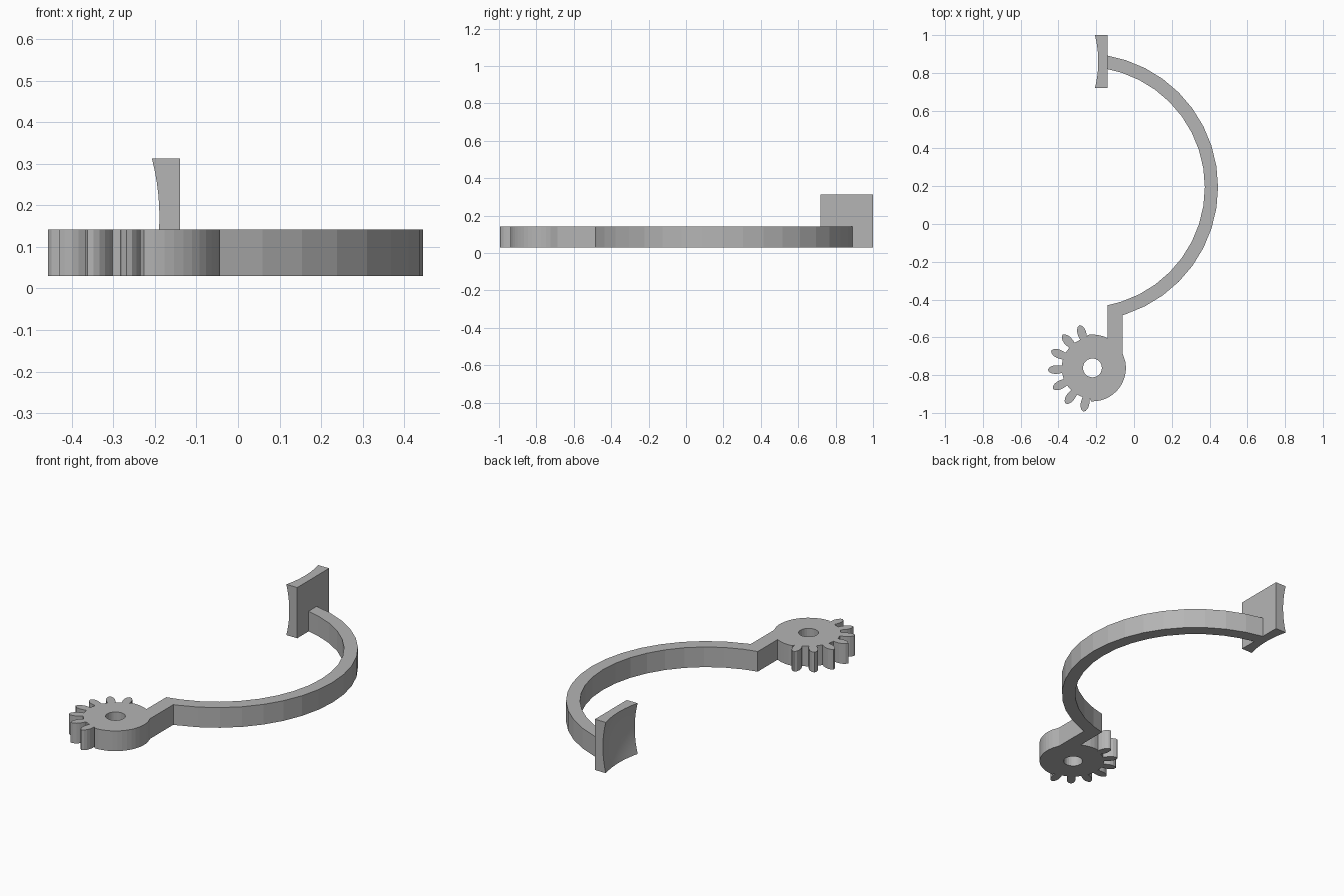
import bpy, bmesh
from math import sin, cos, asin, radians, degrees, sqrt

if "Cube" in bpy.data.objects:
    bpy.data.objects.remove(bpy.data.objects["Cube"])

grey = bpy.data.materials.new("plain grey")
grey.use_nodes = True
grey.diffuse_color = (0.46, 0.46, 0.46, 1)
grey.node_tree.nodes["Principled BSDF"].inputs["Base Color"].default_value = grey.diffuse_color

BASE, TOP, PAD_TOP = 0.03, 0.142, 0.312
STEM_L, STEM_R = -0.14, -0.06
ARM_C, R_IN, R_OUT = (-0.262, 0.195), 0.637, 0.707
GEAR_C, R_DISC, R_HOLE = (-0.22, -0.762), 0.177, 0.05


def polar(center, r, deg, side=0.0):
    """Point at radius r, shifted sideways by side."""
    a = radians(deg)
    return (center[0] + r * cos(a) - side * sin(a),
            center[1] + r * sin(a) + side * cos(a))


def arm_arc(r, x_low):
    """Arm edge from its lower end, cut at x_low, up to the pad."""
    low = -90 + degrees(asin((x_low - ARM_C[0]) / r))
    high = 90 - degrees(asin((STEM_L - ARM_C[0]) / r))
    return [polar(ARM_C, r, d) for d in [low, *range(-72, 73, 9), high]]


def tooth(deg):
    """Rounded leaf-shaped gear tooth."""
    half = [(0.162, 0.019), (0.178, 0.022), (0.197, 0.023), (0.214, 0.02), (0.229, 0.012)]
    pts = [polar(GEAR_C, r, deg, -w) for r, w in half]
    pts.append(polar(GEAR_C, 0.237, deg))
    return pts + [polar(GEAR_C, r, deg, w) for r, w in reversed(half)]


def finish(bm, obj):
    bmesh.ops.remove_doubles(bm, verts=bm.verts, dist=1e-5)
    bmesh.ops.dissolve_limit(bm, angle_limit=radians(0.3), verts=bm.verts, edges=bm.edges)
    bmesh.ops.recalc_face_normals(bm, faces=bm.faces)
    bm.to_mesh(obj.data)
    bm.free()
    obj.data.materials.clear()
    obj.data.materials.append(grey)


# Outline: arm inner edge, stem, toothed gear, stem, arm outer edge
outline = arm_arc(R_IN, STEM_L)[::-1]
dx = STEM_L - GEAR_C[0]
outline.append((STEM_L, GEAR_C[1] + sqrt(R_DISC ** 2 - dx ** 2)))
outline += [polar(GEAR_C, R_DISC, d) for d in (72, 81, 90, 98)]
for k in range(7):
    outline += tooth(107 + 25.2 * k)
outline += [polar(GEAR_C, R_DISC, d) for d in range(268, 380, 8)]
dx = STEM_R - GEAR_C[0]
outline.append((STEM_R, GEAR_C[1] + sqrt(R_DISC ** 2 - dx ** 2)))
outline += arm_arc(R_OUT, STEM_R)
hole = [polar(GEAR_C, R_HOLE, 15 * k) for k in range(24)]

# Geared arm: flat outline with a pivot hole, extruded upward
curve = bpy.data.curves.new("geared_arm_profile", 'CURVE')
curve.dimensions = '2D'
curve.fill_mode = 'BOTH'
curve.extrude = (TOP - BASE) / 2
for loop in (outline, hole):
    spline = curve.splines.new('POLY')
    spline.points.add(len(loop) - 1)
    for p, (x, y) in zip(spline.points, loop):
        p.co = (x, y, 0, 1)
    spline.use_cyclic_u = True
    spline.use_smooth = False
helper = bpy.data.objects.new("profile_helper", curve)
bpy.context.collection.objects.link(helper)
bpy.context.view_layer.update()
graph = bpy.context.evaluated_depsgraph_get()
mesh = bpy.data.meshes.new_from_object(helper.evaluated_get(graph))
bpy.data.objects.remove(helper)
arm = bpy.data.objects.new("geared_arm", mesh)
bpy.context.collection.objects.link(arm)
bm = bmesh.new()
bm.from_mesh(mesh)
bmesh.ops.translate(bm, verts=bm.verts, vec=(0, 0, (TOP + BASE) / 2))
finish(bm, arm)

# End pad: block whose outer face is hollowed like the inside of a sphere
PAD_Y, HALF_Y, R_PAD = 0.86, 0.14, 0.58
PAD_Z, HALF_Z = (BASE + PAD_TOP) / 2, (PAD_TOP - BASE) / 2
bm = bmesh.new()
bmesh.ops.create_grid(bm, x_segments=10, y_segments=10, size=1)
for v in bm.verts:
    y, z = v.co.x * HALF_Y, v.co.y * HALF_Z
    depth = sqrt(R_PAD ** 2 - y * y - z * z) - sqrt(R_PAD ** 2 - HALF_Y ** 2 - HALF_Z ** 2)
    v.co = (-0.207 + depth, PAD_Y + y, PAD_Z + z)
back = bmesh.ops.extrude_face_region(bm, geom=bm.faces[:], use_keep_orig=True)
for v in back["geom"]:
    if isinstance(v, bmesh.types.BMVert):
        v.co.x = STEM_L
pad = bpy.data.objects.new("end_pad", bpy.data.meshes.new("end_pad"))
bpy.context.collection.objects.link(pad)
finish(bm, pad)
bpy.context.view_layer.objects.active = pad
pad.select_set(True)
bpy.ops.object.shade_smooth_by_angle(angle=radians(30))
